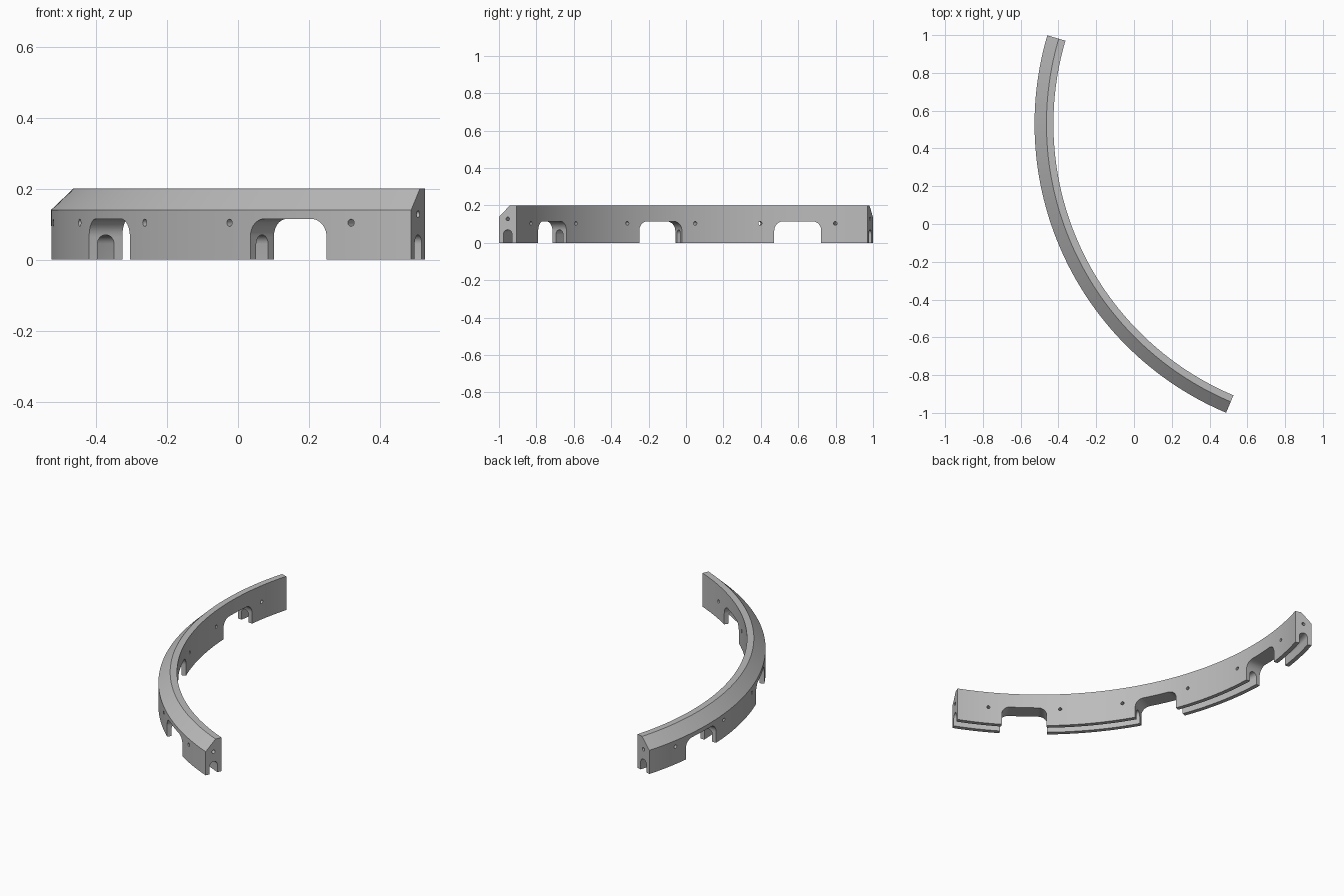
import bpy, bmesh, math
from mathutils import Vector

cube = bpy.data.objects.get("Cube")
if cube:
    bpy.data.objects.remove(cube, do_unlink=True)

CX, CY = 1.1335, 0.53           # centre of curvature
R, T = 1.66, 0.1                # outer radius, wall thickness
A0, A1 = math.radians(-16.4), math.radians(67.1)
BAYS = 3
STEP = (A1 - A0) / BAYS
SEG = 96


def place(r, a, z):
    """Polar position, angle measured from -x towards -y."""
    return Vector((CX - r * math.cos(a), CY - r * math.sin(a), z))


def arc(cx, cz, r, start, end, n):
    pts = []
    for i in range(n + 1):
        t = math.radians(start + (end - start) * i / n)
        pts.append((cx + r * math.cos(t), cz + r * math.sin(t)))
    return pts


def loft(name, rings):
    """Solid skinned through a list of closed rings."""
    bm = bmesh.new()
    rows = [[bm.verts.new(p) for p in ring] for ring in rings]
    n = len(rows[0])
    for a, b in zip(rows, rows[1:]):
        for i in range(n):
            j = (i + 1) % n
            bm.faces.new((a[i], a[j], b[j], b[i]))
    bm.faces.new(rows[0])
    bm.faces.new(rows[-1])
    bmesh.ops.recalc_face_normals(bm, faces=bm.faces)
    mesh = bpy.data.meshes.new(name)
    bm.to_mesh(mesh)
    bm.free()
    ob = bpy.data.objects.new(name, mesh)
    bpy.context.collection.objects.link(ob)
    return ob


# Chamfered wall section with a round-topped channel underneath
section = [(0, 0), (0, 0.14), (0.063, 0.2), (T, 0.2), (T, 0), (0.075, 0)]
section += arc(0.05, 0.045, 0.025, 0, 180, 12) + [(0.025, 0)]
rings = []
for k in range(SEG + 1):
    a = A0 + (A1 - A0) * k / SEG
    rings.append([place(R - d, a, z) for d, z in section])
rail = loft("curved_rail", rings)

cutters = []


def radial_cutter(name, angle, profile):
    """Radial prism; profile is (arc length, height) at mid-wall."""
    mid = R - T / 2
    cutters.append(loft(name, [[place(r, angle + s / mid, z) for s, z in profile]
                               for r in (R - 2 * T, R + T)]))


# Arched openings, each flanked by two through holes
half, top, rad = 0.13, 0.115, 0.05
arch = [(half, -0.05)] + arc(half - rad, top - rad, rad, 0, 90, 10)
arch += arc(rad - half, top - rad, rad, 90, 180, 10) + [(-half, -0.05)]
for b in range(BAYS):
    mid_angle = A0 + STEP * (b + 0.5)
    radial_cutter("arch_cutter", mid_angle, arch)
    for side in (-1, 1):
        radial_cutter("hole_cutter", mid_angle + side * math.radians(7.4),
                      arc(0, 0.104, 0.01, 0, 345, 23))

# Blind pin hole in each end
pin = arc(R - T / 2, 0.128, 0.01, 0, 345, 23)
for a in (A0, A1):
    along = Vector((math.sin(a), -math.cos(a), 0))
    inward = along if a == A0 else -along
    cutters.append(loft("pin_cutter", [[place(r, a, z) + inward * d for r, z in pin]
                                       for d in (-0.03, 0.08)]))

for c in cutters:
    m = rail.modifiers.new("cut", 'BOOLEAN')
    m.operation = 'DIFFERENCE'
    m.solver = 'EXACT'
    m.object = c

# Apply the cuts and drop the cutters
bpy.context.view_layer.update()
cut_mesh = bpy.data.meshes.new_from_object(
    rail.evaluated_get(bpy.context.evaluated_depsgraph_get()))
rail.modifiers.clear()
rail.data = cut_mesh
for c in cutters:
    bpy.data.objects.remove(c, do_unlink=True)

# Plain grey finish
grey = bpy.data.materials.new("plain_grey")
grey.use_nodes = True
colour = (0.5, 0.5, 0.5, 1)
grey.diffuse_color = colour
grey.node_tree.nodes["Principled BSDF"].inputs["Base Color"].default_value = colour
rail.data.materials.clear()
rail.data.materials.append(grey)

bpy.ops.object.select_all(action='DESELECT')
rail.select_set(True)
bpy.context.view_layer.objects.active = rail
bpy.ops.object.shade_smooth_by_angle(angle=math.radians(30))
